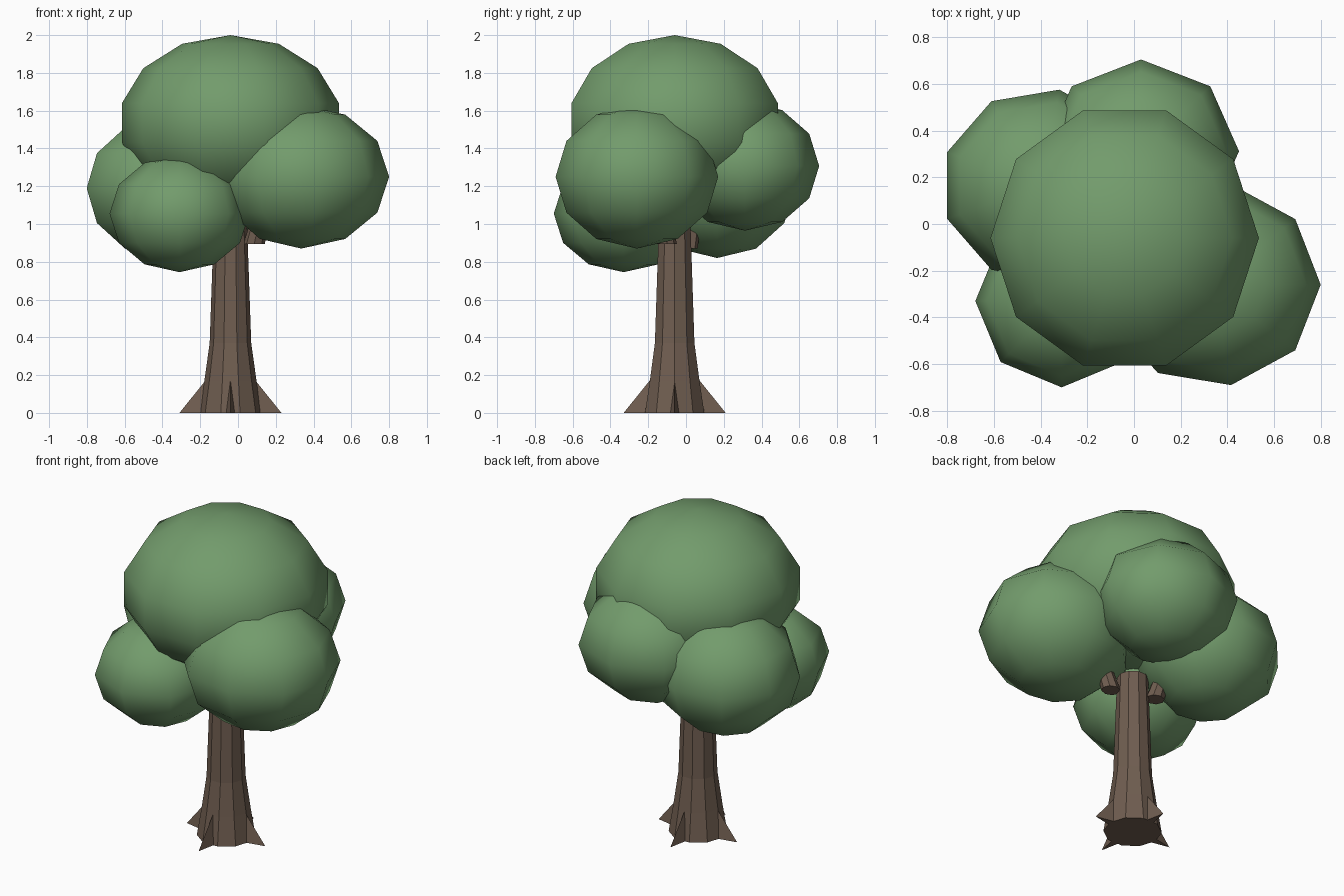
import bpy, bmesh, math

if "Cube" in bpy.data.objects:
    bpy.data.objects.remove(bpy.data.objects["Cube"])

CX, CY = -0.04, -0.06  # trunk axis


def material(name, rgb):
    m = bpy.data.materials.new(name)
    m.diffuse_color = (*rgb, 1)
    m.use_nodes = True
    m.node_tree.nodes["Principled BSDF"].inputs["Base Color"].default_value = m.diffuse_color
    return m


LEAF = material("leaf_green", (0.17, 0.33, 0.15))
BARK = material("bark_brown", (0.16, 0.11, 0.08))


def finish(bm, name, mat, smooth=False):
    bmesh.ops.recalc_face_normals(bm, faces=bm.faces)
    me = bpy.data.meshes.new(name)
    bm.to_mesh(me)
    bm.free()
    for p in me.polygons:
        p.use_smooth = smooth
    me.materials.append(mat)
    ob = bpy.data.objects.new(name, me)
    bpy.context.collection.objects.link(ob)
    return ob


def stack(bm, rings, sides, start=0.0):
    """Closed skin through rings given as (x, y, z, rx, ry); zero radius = pole."""
    loops = []
    for x, y, z, rx, ry in rings:
        if rx == 0:
            loops.append([bm.verts.new((x, y, z))] * sides)
            continue
        angs = [start + 2 * math.pi * i / sides for i in range(sides)]
        loops.append([bm.verts.new((x + rx * math.cos(a), y + ry * math.sin(a), z)) for a in angs])
    for lo, hi in zip(loops, loops[1:]):
        for i in range(sides):
            j = (i + 1) % sides
            quad = [lo[i], lo[j], hi[j], hi[i]]
            bm.faces.new(list(dict.fromkeys(quad)))
    for end in (loops[0], loops[-1]):
        if end[0] is not end[1]:
            bm.faces.new(end)


def leaf_ball(name, centre, radii, sides, rows):
    x, y, z = centre
    rx, ry, rz = radii
    rings = []
    for k in range(rows + 1):
        t = math.pi * k / rows
        s = math.sin(t) if 0 < k < rows else 0
        rings.append((x, y, z - rz * math.cos(t), rx * s, ry * s))
    bm = bmesh.new()
    stack(bm, rings, sides)
    finish(bm, name, LEAF, smooth=True)


# Crown
leaf_ball("crown_top", (CX, CY, 1.535), (0.59, 0.59, 0.465), 10, 7)
leaf_ball("crown_right", (0.335, -0.26, 1.25), (0.465, 0.437, 0.38), 9, 6)
leaf_ball("crown_back_left", (-0.395, 0.165, 1.19), (0.432, 0.417, 0.37), 9, 6)
leaf_ball("crown_front_left", (-0.31, -0.33, 1.055), (0.37, 0.37, 0.31), 8, 6)
leaf_ball("crown_back", (0.03, 0.312, 1.307), (0.42, 0.393, 0.342), 8, 6)

# Trunk, flaring at the foot
bm = bmesh.new()
profile = [(0.0, 0.165), (0.17, 0.138), (0.37, 0.11), (1.0, 0.088)]
stack(bm, [(CX, CY, z, r, r) for z, r in profile], 10)
finish(bm, "trunk", BARK)

# Four root fins
for n in range(4):
    a = n * math.pi / 2
    c, s = math.cos(a), math.sin(a)
    bm = bmesh.new()
    pts = [(0.27, 0, 0), (0.12, 0.03, 0), (0.12, -0.03, 0), (0.125, 0, 0.18)]
    v = [bm.verts.new((CX + u * c - w * s, CY + u * s + w * c, z)) for u, w, z in pts]
    for f in ((0, 1, 2), (0, 1, 3), (0, 2, 3), (1, 2, 3)):
        bm.faces.new([v[i] for i in f])
    finish(bm, f"root_{n + 1}", BARK)

# Branch stubs running up into the side crowns
for name, (x, y, z), (dx, dy) in (
    ("branch_right", (0.085, -0.10, 0.893), (0.06, -0.04)),
    ("branch_back_left", (-0.145, 0.01, 0.87), (-0.06, 0.04)),
):
    bm = bmesh.new()
    stack(bm, [(x, y, z, 0.057, 0.052), (x + dx, y + dy, z + 0.25, 0.04, 0.04)], 8)
    finish(bm, name, BARK)
